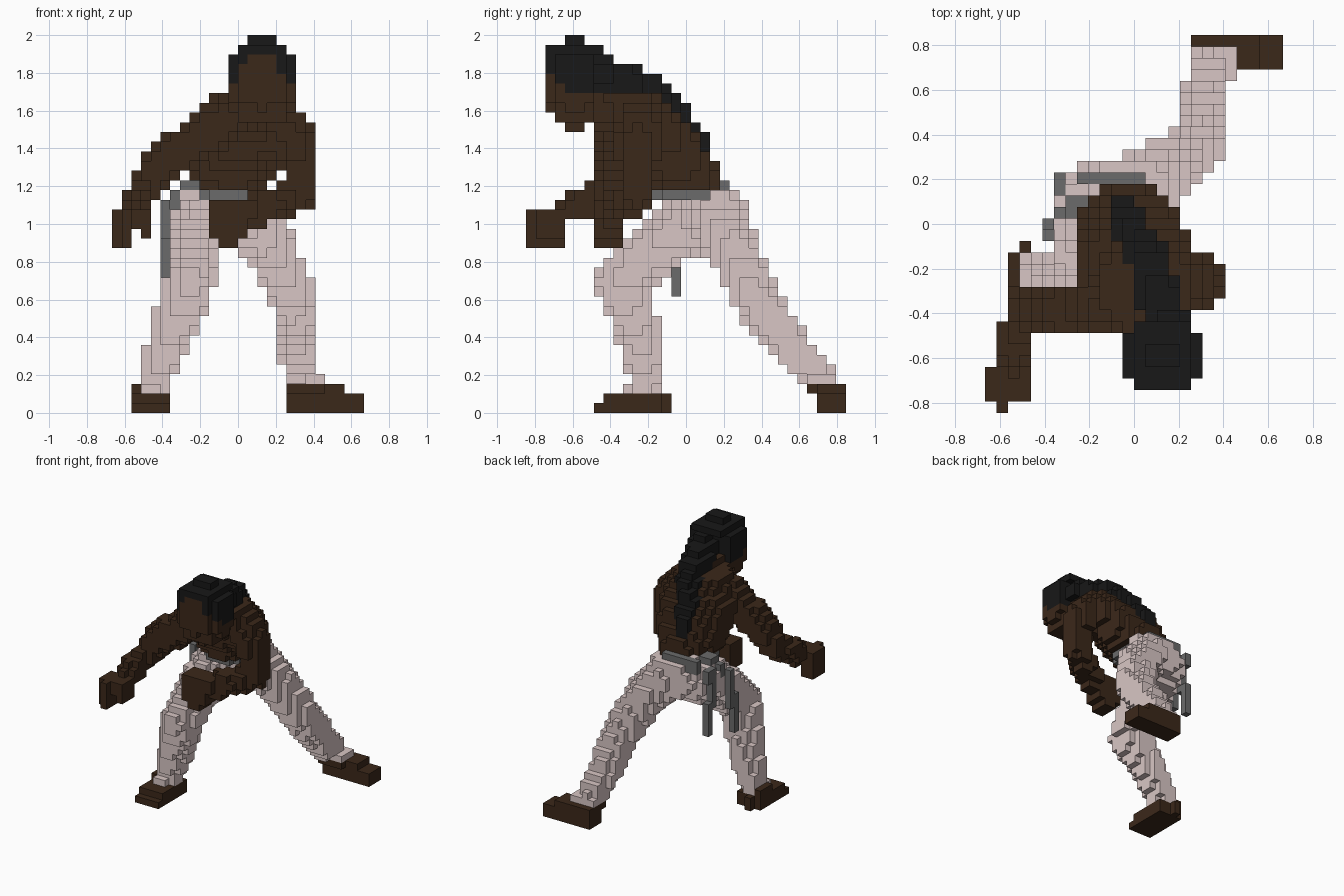
import bpy, bmesh
from mathutils import Vector

cube = bpy.data.objects.get("Cube")
if cube:
    bpy.data.objects.remove(cube, do_unlink=True)

# The figure is built from small cubes on one shared grid
V = 2 / 39
NX, NY, NZ = 26, 33, 39
GRID = {(i, j, k): Vector(((i + .5 - NX / 2) * V, (j + .5 - NY / 2) * V, (k + .5) * V))
        for i in range(NX) for j in range(NY) for k in range(NZ)}
owner = {}


def material(name, rgb):
    m = bpy.data.materials.new(name)
    m.use_nodes = True
    m.diffuse_color = (*rgb, 1)
    bsdf = m.node_tree.nodes["Principled BSDF"]
    bsdf.inputs["Base Color"].default_value = (*rgb, 1)
    bsdf.inputs["Roughness"].default_value = .9
    return m


def fill(part, test):
    """Give every grid cell whose centre passes the test to a part."""
    for cell, p in GRID.items():
        if test(p):
            owner[cell] = part


def box(part, x, y, z):
    fill(part, lambda p: x[0] < p.x < x[1] and y[0] < p.y < y[1] and z[0] < p.z < z[1])


def limb(part, *nodes):
    """Tapered round limb through (x, y, z, radius) nodes."""
    def inside(p):
        for a, b in zip(nodes, nodes[1:]):
            start, axis = Vector(a[:3]), Vector(b[:3]) - Vector(a[:3])
            t = max(0, min(1, (p - start).dot(axis) / axis.length_squared))
            if (p - start - axis * t).length < a[3] + (b[3] - a[3]) * t:
                return True
        return False
    fill(part, inside)


def stack(part, *rings):
    """Body through horizontal rounded rings (z, cx, cy, rx, ry)."""
    def inside(p):
        for a, b in zip(rings, rings[1:]):
            if a[0] <= p.z < b[0]:
                t = (p.z - a[0]) / (b[0] - a[0])
                cx, cy, rx, ry = (u + (v - u) * t for u, v in zip(a[1:], b[1:]))
                return abs((p.x - cx) / rx) ** 2.6 + abs((p.y - cy) / ry) ** 2.6 < 1
        return False
    fill(part, inside)


# Trousers
limb("seat", (-.13, .12, 1.05, .17), (-.02, .15, 1.05, .165))
limb("right_trouser_leg", (-.18, .08, 1.04, .17), (-.22, -.12, .91, .15), (-.25, -.35, .7, .135),
     (-.32, -.28, .5, .125), (-.4, -.23, .3, .105), (-.44, -.21, .16, .085))
limb("left_trouser_leg", (.02, .16, 1.05, .16), (.15, .24, .9, .145), (.26, .31, .71, .125),
     (.31, .42, .53, .12), (.325, .6, .3, .1), (.33, .72, .18, .085))
for cell in [c for c in owner if GRID[c].z > 1.13 and GRID[c].y < .12]:
    del owner[cell]
box("seat", (-.31, -.2), (0, .18), (1.08, 1.18))

# Shoes with trouser cuffs
box("right_shoe", (-.56, -.36), (-.49, -.13), (0, .05))
box("right_shoe", (-.56, -.36), (-.44, -.13), (.05, .1))
box("right_shoe", (-.51, -.46), (-.13, -.08), (0, .1))
box("right_trouser_leg", (-.51, -.41), (-.33, -.13), (.1, .15))
box("right_shoe", (-.56, -.51), (-.28, -.13), (.1, .15))
box("left_shoe", (.25, .66), (.69, .85), (0, .1))
box("left_shoe", (.25, .56), (.69, .85), (.1, .15))
box("left_shoe", (.25, .46), (.64, .7), (.1, .15))
box("left_trouser_leg", (.25, .46), (.64, .75), (.15, .2))
box("left_trouser_leg", (.3, .46), (.74, .8), (.15, .2))

# Torso leaning forward
stack("torso", (1.18, -.03, 0, .18, .19), (1.3, -.025, -.06, .23, .22), (1.5, .02, -.18, .27, .23),
      (1.65, .06, -.28, .22, .19), (1.71, .08, -.32, .18, .17))
limb("torso", (.08, -.36, 1.61, .13), (.12, -.51, 1.65, .12))

# Arms and hands
limb("right_arm", (-.08, -.36, 1.54, .13), (-.26, -.38, 1.42, .12), (-.41, -.38, 1.31, .11),
     (-.5, -.42, 1.18, .085), (-.54, -.6, 1.08, .08))
box("right_hand", (-.67, -.46), (-.8, -.64), (.98, 1.08))
box("right_hand", (-.67, -.56), (-.8, -.64), (.88, 1.08))
box("right_hand", (-.62, -.56), (-.85, -.79), (.88, 1.08))
box("right_hand", (-.51, -.46), (-.8, -.64), (.93, 1.03))
limb("left_arm", (.23, -.24, 1.54, .12), (.3, -.25, 1.42, .125), (.335, -.26, 1.28, .095),
     (.33, -.26, 1.18, .095))
limb("left_arm", (.32, -.26, 1.15, .09), (.12, -.37, 1.08, .09), (-.02, -.42, 1.04, .08))
box("left_hand", (-.15, .05), (-.49, -.34), (.93, 1.08))
box("left_hand", (-.1, 0), (-.49, -.34), (.88, .98))
box("left_hand", (-.15, -.05), (-.49, -.34), (1.03, 1.13))

# Belt with raised back edge, side knot and two hanging tails
stack("belt", (1.13, -.05, .01, .17, .2), (1.18, -.05, .01, .17, .2))
box("belt", (-.26, .06), (.17, .23), (1.13, 1.23))
box("belt", (-.31, -.2), (0, .13), (1.18, 1.23))
box("belt_tails", (-.36, -.31), (0, .08), (1.08, 1.18))
box("belt_tails", (-.36, -.31), (.12, .23), (1.08, 1.18))
box("belt_tails", (-.36, -.31), (.12, .18), (.87, 1.13))
box("belt_tails", (-.36, -.31), (.17, .23), (.67, .93))
box("belt_tails", (-.41, -.36), (-.03, .03), (.82, 1.13))
box("belt_tails", (-.41, -.36), (-.08, -.03), (.62, .93))

# Head, then hair framing the face and a long tail down the back
HEAD = Vector((.128, -.59, 1.745))


def in_head(p):
    d = p - HEAD
    return abs(d.x / .18) ** 2.8 + abs(d.y / .138) ** 2.8 + abs(d.z / .235) ** 2.8 < 1


def in_face(p):
    return p.y < -.64 and 0 < p.x < .2 and p.z < (1.85 if p.x < .05 else 1.9)


limb("hair", (.14, -.45, 1.78, .11), (.11, -.29, 1.755, .095), (.07, -.18, 1.71, .09), (.02, -.07, 1.59, .085),
     (-.03, .01, 1.49, .075), (-.05, .09, 1.4, .06))
fill("head", in_head)
box("head", (0, .25), (-.74, -.6), (1.64, 1.9))
skull = {tuple(GRID[c]) for c, n in owner.items() if n == "head"}
fill("hair", lambda p: tuple(p) in skull and not in_face(p) and p.z > (1.79 if p.y < -.64 else 1.7))
box("hair", (0, .25), (-.74, -.44), (1.89, 1.95))
box("hair", (.05, .2), (-.64, -.54), (1.94, 2))
for side in ((-.05, 0), (.25, .31)):
    box("hair", side, (-.69, -.49), (1.75, 1.9))

skin = material("dark_brown", (.044, .021, .01))
cloth = material("pale_rose_grey", (.69, .565, .555))
grey = material("mid_grey", (.145, .145, .145))
black = material("soft_black", (.009, .009, .009))
COLOURS = {"seat": cloth, "right_trouser_leg": cloth, "left_trouser_leg": cloth,
           "belt": grey, "belt_tails": grey, "hair": black}

# Skin each part with the exposed cube faces only
for part in sorted(set(owner.values())):
    bm = bmesh.new()
    corners = {}

    def corner(c):
        if c not in corners:
            corners[c] = bm.verts.new(((c[0] - NX / 2) * V, (c[1] - NY / 2) * V, c[2] * V))
        return corners[c]

    for cell in [c for c, n in owner.items() if n == part]:
        for axis in range(3):
            for side in (0, 1):
                near = list(cell)
                near[axis] += 2 * side - 1
                if tuple(near) in owner:
                    continue
                u, v = (axis + 1) % 3, (axis + 2) % 3
                loop = []
                for du, dv in ((0, 0), (1, 0), (1, 1), (0, 1)):
                    c = list(cell)
                    c[axis] += side
                    c[u] += du
                    c[v] += dv
                    loop.append(corner(tuple(c)))
                bm.faces.new(loop if side else loop[::-1])
    mesh = bpy.data.meshes.new(part)
    bm.to_mesh(mesh)
    bm.free()
    mesh.materials.append(COLOURS.get(part, skin))
    bpy.context.collection.objects.link(bpy.data.objects.new(part, mesh))
